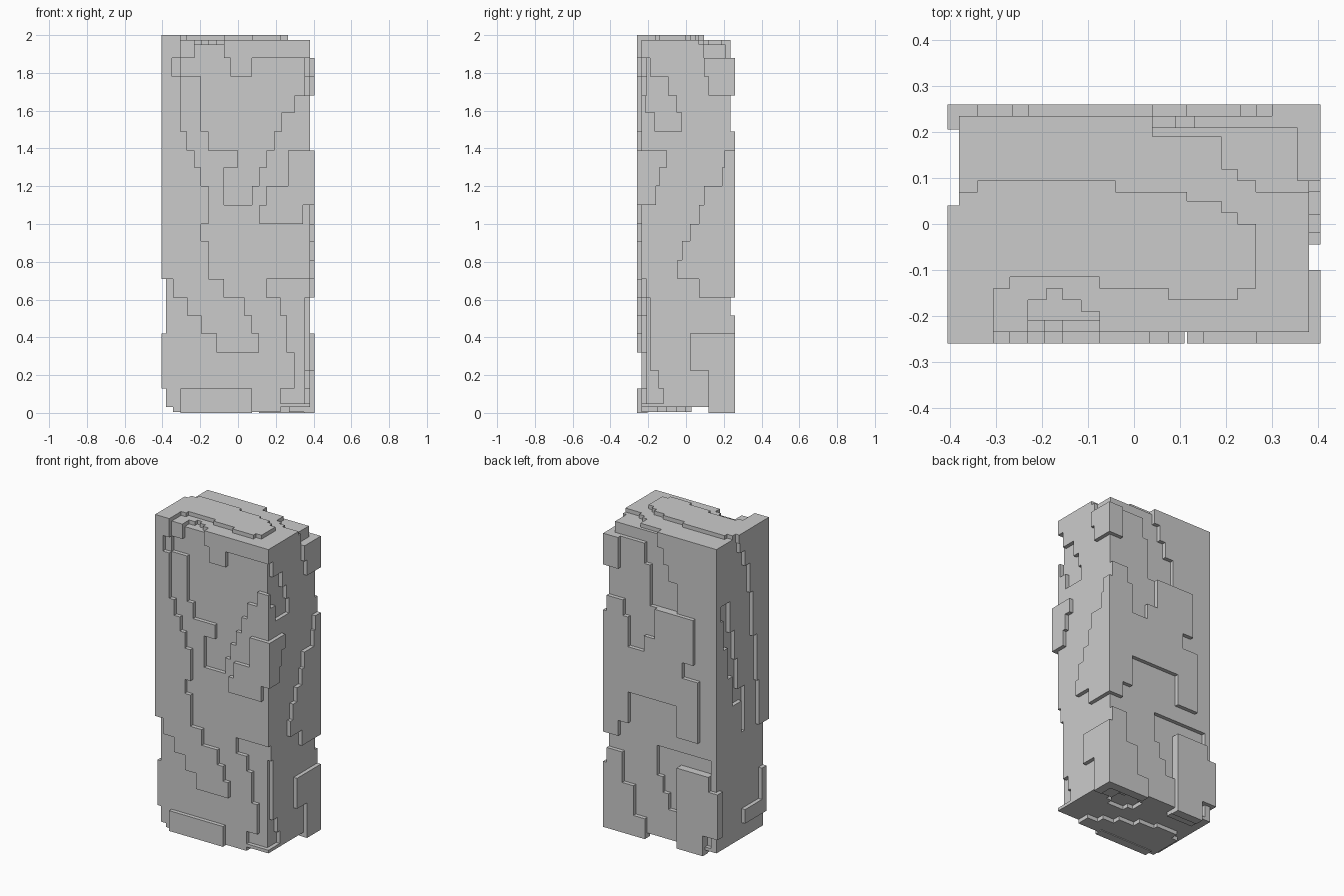
import bpy, bmesh

# Half sizes of the base block; relief is one step out or one step in
BX, BY, Z0, Z1 = 0.38, 0.235, 0.03, 1.975
STEP = 0.025

# face name -> (normal axis, direction, base level)
FACES = {"front": (1, -1, -BY), "back": (1, 1, BY), "right": (0, 1, BX),
         "left": (0, -1, -BX), "top": (2, 1, Z1), "bottom": (2, -1, Z0)}


def prism(name, face, path, out, depth):
    """Stepped outline (alternating u, v corners) extruded along a face normal."""
    axis, d, base = FACES[face]
    us, vs = path[0::2], path[1::2]
    n = len(us)
    outline = []
    for i in range(n):
        outline += [(us[i], vs[i]), (us[(i + 1) % n], vs[i])]
    bm = bmesh.new()

    def ring(level):
        ring_verts = []
        for u, v in outline:
            co = [u, v]
            co.insert(axis, level)
            ring_verts.append(bm.verts.new(co))
        return ring_verts
    a, b = ring(base + d * depth), ring(base + d * out)
    bm.faces.new(a)
    bm.faces.new(b)
    for i in range(len(a)):
        j = (i + 1) % len(a)
        bm.faces.new((a[i], a[j], b[j], b[i]))
    bmesh.ops.recalc_face_normals(bm, faces=bm.faces)
    me = bpy.data.meshes.new(name)
    bm.to_mesh(me)
    bm.free()
    ob = bpy.data.objects.new(name, me)
    bpy.context.collection.objects.link(ob)
    return ob


def plate(name, face, path):
    return prism(name, face, path, STEP, -0.03)


# Base block
block = prism("stone_block", "top", [-BX, -BY, BX, BY], 0, Z0 - Z1)

# Sunken patches, cut one step into the block
SUNK = [
    ("front", [-.305, 1.78, -.195, 1.49, -.155, 1.39, 0, 1.3, -.075, 1.1, .075, 1.2,
               .11, 1.3, .15, 1.39, .19, 1.49, .23, 1.59, .3, 1.68, .45, 1.88,
               .075, 1.78, -.04, 1.88, -.075, 2.05, -.23, 1.88]),
    ("front", [.15, .71, .45, .05, .225, .13, .3, .32, .26, .515, .225, .61]),
    ("right", [-.3, 1.88, -.19, 1.78, -.095, 1.68, -.05, 1.59, -.025, 1.49,
               -.165, 1.59, -.215, 1.68]),
    ("right", [-.3, .61, -.19, .225, -.145, .13, -.12, .05]),
    ("right", [.095, 2.05, .3, 1.88]),
    ("back", [.04, 2.05, .45, 1.88, .13, 1.75, .09, 1.49, -.1, 1.68, -.04, 1.78, 0, 1.88]),
    ("back", [.04, .61, -.34, .05, -.12, .22, -.04, .32, 0, .42]),
    ("left", [.19, 1.59, .1, 1.39, .05, 1.2, .02, 1.0, -.05, .71, -.02, .91,
              .07, 1.1, .12, 1.3, .165, 1.49]),
    ("top", [-.23, -.165, -.19, -.14, -.155, -.165, -.115, -.19, -.075, -.3]),
    ("top", [.04, .19, .19, .12, .225, .095, .265, .07, .45, .3]),
    ("bottom", [.06, .06, .1, .02, .22, .06, .26, .15, .2, .18, .1, .15]),
]
cutters = []
for i, (face, path) in enumerate(SUNK):
    cut = prism("cutter_%d" % i, face, path, 0.06, -STEP)
    cut.hide_render = True
    mod = block.modifiers.new("cut", 'BOOLEAN')
    mod.operation, mod.object, mod.solver = 'DIFFERENCE', cut, 'EXACT'
    cutters.append(cut)
bpy.context.view_layer.update()
dg = bpy.context.evaluated_depsgraph_get()
carved = bpy.data.meshes.new_from_object(block.evaluated_get(dg))
block.modifiers.clear()
block.data = carved
for cut in cutters:
    bpy.data.objects.remove(cut)

# Front raised plates
plate("front_long_plate", "front",
      [-.405, 1.78, -.305, 1.49, -.27, 1.39, -.23, 1.3, -.195, 1.2, -.155, 1.0,
       -.195, .91, -.155, .71, -.075, .61, .035, .515, .075, .42, .11, .32,
       -.115, .42, -.195, .515, -.27, .61, -.345, .71])
plate("front_side_plate", "front",
      [.265, 1.39, .405, 1.1, .345, 1.0, .115, 1.1, .15, 1.2])
plate("front_base_plate", "front", [-.305, 0, .075, .13])
plate("front_corner_plate", "front", [-.405, 1.88, -.305, 2.0])

# Right raised plates
plate("right_front_plate", "right", [-.26, 1.39, -.1, 1.3, -.14, 1.2, -.16, 1.1])
plate("right_middle_plate", "right",
      [.19, 1.3, .26, .61, .07, .71, -.045, .81, -.02, .91, .02, 1.0,
       .07, 1.1, .095, 1.2])
plate("right_top_plate", "right", [.095, 1.88, .26, 1.68, .12, 1.78])
plate("right_base_plate", "right", [.02, .42, .26, 0, .12, .225])

# Back raised plates
plate("back_middle_plate", "back",
      [.405, 1.39, .23, 1.2, .115, 1.3, .04, 1.49, -.23, 1.2, -.155, 1.1,
       -.265, .71, -.115, .91, .23, .71, .3, .61])
plate("back_corner_strip", "back", [.265, 1.35, .38, 1.49])
plate("back_top_plate", "back", [.3, 1.88, .405, 1.68])
plate("back_base_plate", "back", [.405, .42, .27, .32, .19, .13, .11, 0])
plate("back_base_strip", "back", [.27, .4, .38, .515])
plate("back_side_plate", "back", [-.115, .515, -.34, .42, -.405, .13, -.3, 0])

# Left raised plates
plate("left_long_plate", "left",
      [-.26, 2.0, .03, 1.88, -.02, 1.78, -.07, 1.59, -.1, 1.3, -.14, 1.0, -.16, .71])
plate("left_base_plate", "left", [-.235, .42, -.19, .22, -.02, .13, -.235, .2])
plate("left_back_plate", "left", [.21, .42, .26, .13])

# Top raised plate
plate("top_plate", "top",
      [-.405, .04, -.38, .07, -.34, .095, -.04, .07, .115, .05, .19, .025,
       .225, 0, .265, -.14, .225, -.165, .075, -.14, -.075, -.115, -.27, -.14,
       -.305, -.26])

# Bottom raised plates
plate("bottom_plate", "bottom",
      [-.345, -.235, .225, -.15, .15, -.1, .07, -.05, -.04, 0, -.15, .03, -.3, -.02])
plate("bottom_corner_plate", "bottom", [.27, .12, .405, .26])
plate("bottom_back_plate", "bottom", [-.3, .16, -.115, .26])
